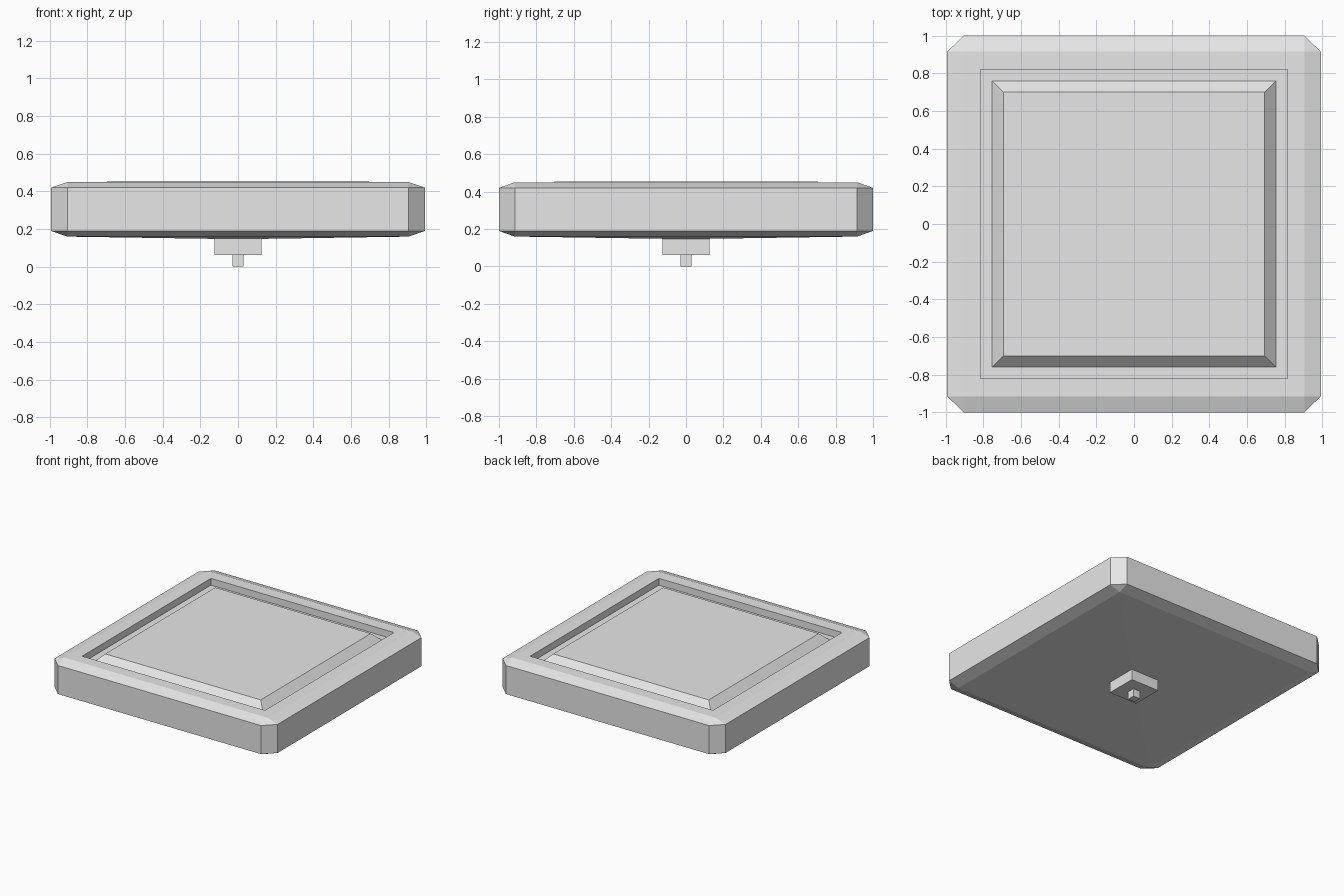
import bpy
import bmesh

cube = bpy.data.objects.get("Cube")
if cube:
    bpy.data.objects.remove(cube, do_unlink=True)

# One light grey for every part
grey = bpy.data.materials.new("light_grey")
grey.use_nodes = True
grey.diffuse_color = (0.8, 0.8, 0.8, 1)
grey.node_tree.nodes["Principled BSDF"].inputs["Base Color"].default_value = (0.8, 0.8, 0.8, 1)


def ring(x, y, z, cut_x=0, cut_y=0):
    """Rectangle outline with optional cut corners, always eight points."""
    points = []
    for sx, sy in ((1, 1), (-1, 1), (-1, -1), (1, -1)):
        pair = [(sx * x, sy * (y - cut_y), z), (sx * (x - cut_x), sy * y, z)]
        points += pair if sx == sy else pair[::-1]
    return points


def loft(name, rings):
    """Skin a stack of rings from bottom to top and cap both ends."""
    bm = bmesh.new()
    loops = [[bm.verts.new(p) for p in r] for r in rings]
    for low, high in zip(loops, loops[1:]):
        for i in range(8):
            j = (i + 1) % 8
            bm.faces.new((low[i], low[j], high[j], high[i]))
    bm.faces.new(loops[0][::-1])
    bm.faces.new(loops[-1])
    # Uncut corners collapse to single points
    bmesh.ops.remove_doubles(bm, verts=bm.verts, dist=0.0005)
    bmesh.ops.recalc_face_normals(bm, faces=bm.faces)
    mesh = bpy.data.meshes.new(name)
    bm.to_mesh(mesh)
    bm.free()
    mesh.materials.append(grey)
    obj = bpy.data.objects.new(name, mesh)
    bpy.context.collection.objects.link(obj)
    return obj


# Body: shallow pyramid underside, chamfered shell, square recess on top
CUT_X, CUT_Y = 0.088, 0.085
loft("body", [
    ring(0.12, 0.12, 0.148),
    ring(0.905, 0.915, 0.16),
    ring(0.993, 1, 0.19, CUT_X, CUT_Y),
    ring(0.993, 1, 0.42, CUT_X, CUT_Y),
    ring(0.905, 0.915, 0.45),
    ring(0.815, 0.82, 0.45),
    ring(0.815, 0.82, 0.395),
])

# Raised plate with sloping edges inside the recess
loft("press_plate", [ring(0.754, 0.76, 0.39), ring(0.754, 0.76, 0.395),
                     ring(0.693, 0.7, 0.455)])

# Stepped stem below
loft("stem", [ring(0.125, 0.125, 0.062), ring(0.125, 0.125, 0.155)])
loft("stem_tip", [ring(0.03, 0.03, 0), ring(0.03, 0.03, 0.07)])
